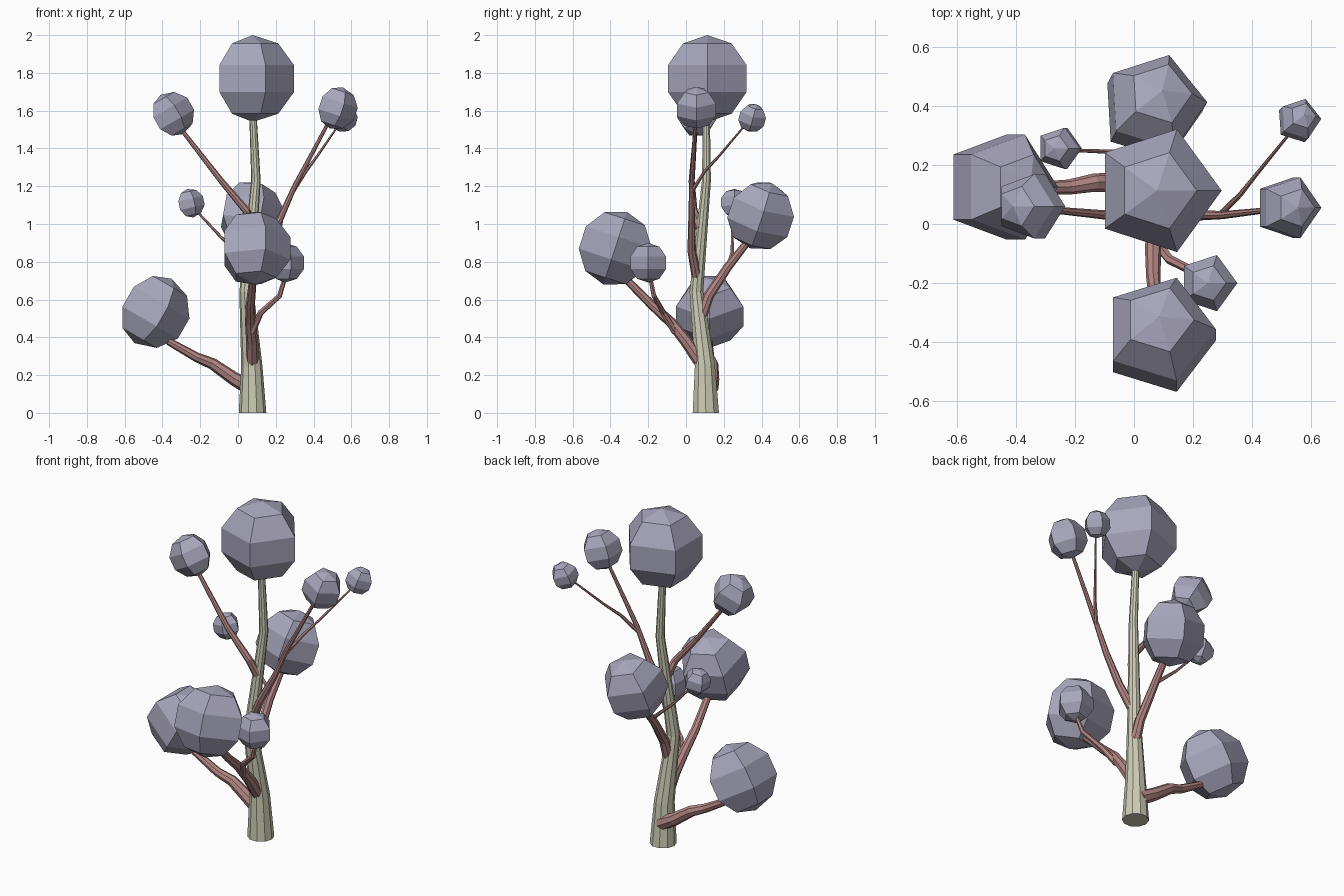
import bpy, bmesh, math
from mathutils import Vector, Matrix

cube = bpy.data.objects.get("Cube")
if cube:
    bpy.data.objects.remove(cube, do_unlink=True)


def material(name, rgb):
    m = bpy.data.materials.new(name)
    m.use_nodes = True
    m.diffuse_color = (*rgb, 1)
    m.node_tree.nodes["Principled BSDF"].inputs["Base Color"].default_value = (*rgb, 1)
    return m


BARK = material("pale_bark", (0.60, 0.60, 0.46))
WOOD = material("reddish_wood", (0.45, 0.24, 0.23))
LEAF = material("grey_lilac_leaves", (0.39, 0.38, 0.50))


def finish(bm, name, mat):
    bmesh.ops.recalc_face_normals(bm, faces=bm.faces)
    mesh = bpy.data.meshes.new(name)
    bm.to_mesh(mesh)
    bm.free()
    mesh.materials.append(mat)
    obj = bpy.data.objects.new(name, mesh)
    bpy.context.collection.objects.link(obj)
    return obj


def limb(name, path, r_start, r_end, mat, sides=8, start_dir=None, radii=None):
    """Tapered faceted tube along a path, capped at both ends."""
    pts = [Vector(p) for p in path]
    n = len(pts)
    bm = bmesh.new()
    rings = []
    old = None
    for i, p in enumerate(pts):
        d = (pts[min(i + 1, n - 1)] - pts[max(i - 1, 0)]).normalized()
        if i == 0 and start_dir:
            d = Vector(start_dir)
        if old is None:
            rot = Vector((0, 0, 1)).rotation_difference(d)
        else:
            rot = old.rotation_difference(d) @ rot
        old = d
        r = radii[i] if radii else r_start + (r_end - r_start) * i / (n - 1)
        ring = []
        for k in range(sides):
            a = math.tau * k / sides
            ring.append(bm.verts.new(p + rot @ Vector((r * math.cos(a), r * math.sin(a), 0))))
        rings.append(ring)
    for a, b in zip(rings, rings[1:]):
        for k in range(sides):
            j = (k + 1) % sides
            bm.faces.new((a[k], a[j], b[j], b[k]))
    bm.faces.new(rings[0])
    bm.faces.new(rings[-1])
    return finish(bm, name, mat)


def foliage(name, centre, radius, lean_x=0, lean_y=0):
    """Five-sided ball with a corner facing +x; leans tip the pole toward x or y."""
    bm = bmesh.new()
    bmesh.ops.create_uvsphere(bm, u_segments=5, v_segments=5, radius=radius)
    side = max(bm.verts, key=lambda v: v.co.x ** 2 + v.co.y ** 2).co
    turn = Matrix.Rotation(-math.atan2(side.y, side.x), 4, 'Z')
    tip = Matrix.Rotation(math.radians(lean_x), 4, 'Y') @ Matrix.Rotation(-math.radians(lean_y), 4, 'X')
    bm.transform(Matrix.Translation(centre) @ tip @ turn)
    return finish(bm, name, LEAF)


# Trunk
limb("trunk",
     [(.077, .105, 0), (.073, .1, .25), (.045, .055, .64), (.095, .108, 1.23), (.078, .108, 1.6)],
     0, 0, BARK, sides=10, start_dir=(0, 0, 1), radii=(.073, .056, .038, .025, .019))

# Main branches
limb("low_right_branch",
     [(.07, .13, .13), (-.02, .14, .18), (-.135, .14, .26), (-.22, .125, .295), (-.37, .12, .38)],
     .042, .02, WOOD)
limb("front_branch",
     [(.075, .09, .25), (.075, 0, .38), (.065, -.08, .48), (.065, -.18, .57), (.08, -.33, .72)],
     .036, .02, WOOD)
limb("back_branch",
     [(.06, .07, .48), (.06, .12, .62), (.055, .22, .77), (.06, .33, .91)],
     .032, .019, WOOD)
limb("upper_right_branch",
     [(.075, .075, .98), (.045, .04, 1.07), (-.09, .03, 1.23), (-.3, .05, 1.5)],
     .026, .011, WOOD)
limb("upper_left_branch",
     [(.05, .06, .7), (.13, .03, .86), (.22, .03, 1.02), (.3, .03, 1.2), (.48, .05, 1.54)],
     .027, .009, WOOD)

# Twigs forking off the branches
limb("front_twig",
     [(.075, -.06, .43), (.12, -.12, .53), (.22, -.17, .62), (.25, -.19, .72)], .019, .011, WOOD, 6)
limb("back_twig",
     [(.055, .23, .8), (0, .245, .85), (-.09, .245, .93), (-.22, .25, 1.07)], .012, .006, WOOD, 6)
limb("upper_left_twig",
     [(.29, .03, 1.17), (.36, .1, 1.28), (.42, .175, 1.36), (.53, .31, 1.52)], .011, .005, WOOD, 6)

# Foliage balls
foliage("top_foliage", (.078, .113, 1.77), .23)
foliage("low_right_foliage", (-.45, .125, .54), .197, lean_x=30)
foliage("front_foliage", (.085, -.375, .872), .202, lean_y=18)
foliage("back_foliage", (.065, .395, 1.045), .185, lean_x=10, lean_y=18)
foliage("upper_right_foliage", (-.35, .06, 1.58), .12, lean_x=-30)
foliage("upper_left_foliage", (.52, .055, 1.615), .114, lean_x=18)
foliage("upper_left_twig_foliage", (.557, .35, 1.562), .077, lean_x=15, lean_y=15)
foliage("back_twig_foliage", (-.253, .256, 1.11), .077, lean_x=-12)
foliage("front_twig_foliage", (.25, -.2, .795), .105)
